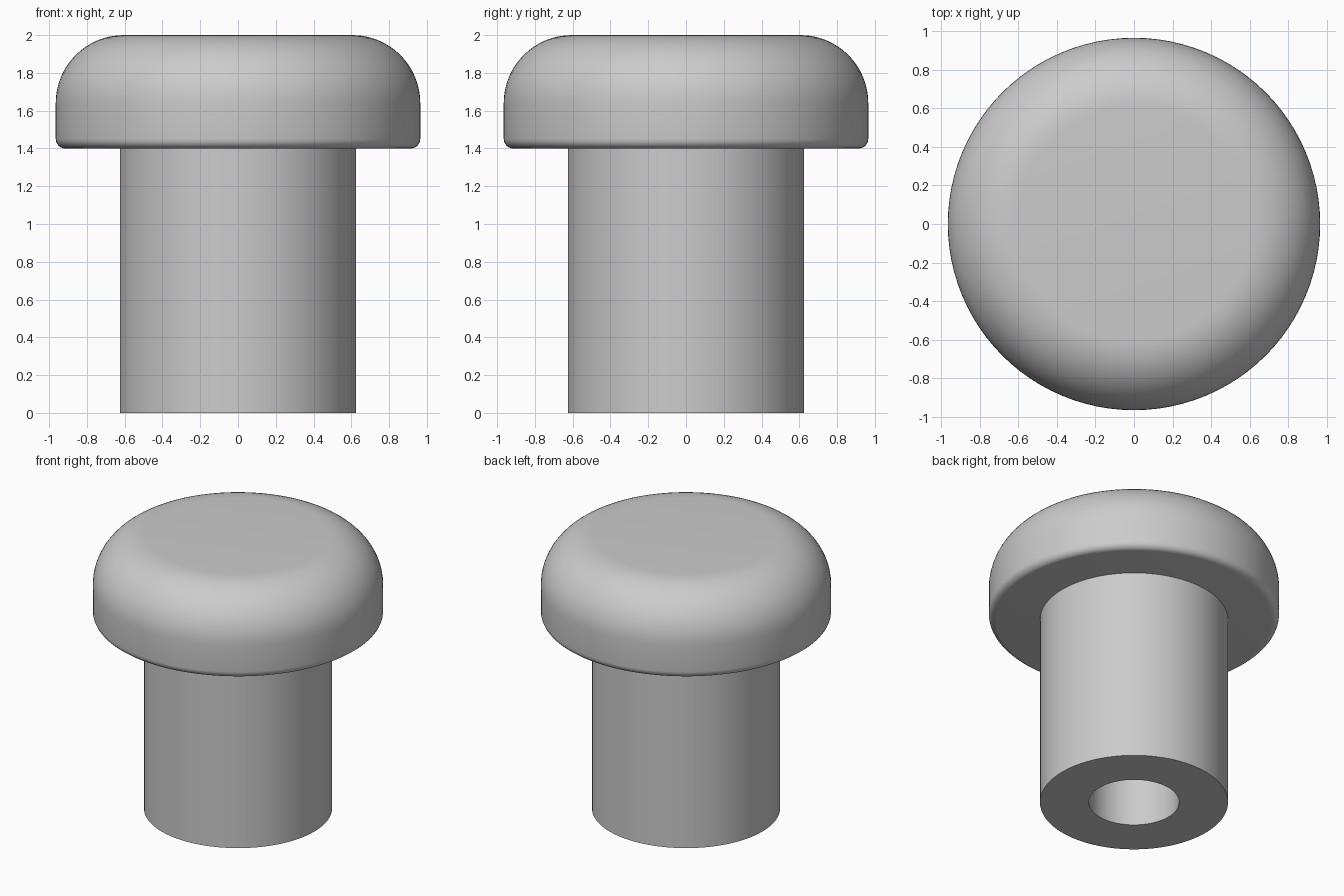
import bpy, bmesh, math

cube = bpy.data.objects.get("Cube")
if cube:
    bpy.data.objects.remove(cube)

SEGMENTS = 96

grey = bpy.data.materials.new("plain grey")
grey.use_nodes = True
colour = (0.6, 0.6, 0.6, 1)
grey.diffuse_color = colour
grey.node_tree.nodes["Principled BSDF"].inputs["Base Color"].default_value = colour


def arc(cx, cz, radius, start, end, steps):
    """Points of a rounded corner, angles in degrees."""
    angles = [math.radians(start + (end - start) * i / steps) for i in range(steps + 1)]
    return [(cx + radius * math.cos(a), cz + radius * math.sin(a)) for a in angles]


def lathe(name, profile, closed=False):
    """Spin an (r, z) profile around the z axis."""
    bm = bmesh.new()
    verts = [bm.verts.new((r, 0, z)) for r, z in profile]
    edges = [bm.edges.new(pair) for pair in zip(verts, verts[1:])]
    if closed:
        edges.append(bm.edges.new((verts[-1], verts[0])))
    bmesh.ops.spin(bm, geom=verts + edges, cent=(0, 0, 0), axis=(0, 0, 1),
                   angle=math.tau, steps=SEGMENTS, use_merge=True)
    bmesh.ops.remove_doubles(bm, verts=bm.verts, dist=1e-5)
    bmesh.ops.recalc_face_normals(bm, faces=bm.faces)
    mesh = bpy.data.meshes.new(name)
    bm.to_mesh(mesh)
    bm.free()
    mesh.materials.append(grey)
    obj = bpy.data.objects.new(name, mesh)
    bpy.context.collection.objects.link(obj)
    bpy.ops.object.select_all(action="DESELECT")
    obj.select_set(True)
    bpy.context.view_layer.objects.active = obj
    bpy.ops.object.shade_smooth_by_angle(angle=math.radians(30))
    return obj


# Rounded cap: flat underside, small lower fillet, large upper fillet
lathe("cap", [(0, 1.4)] + arc(0.915, 1.45, 0.05, -90, 0, 6)
      + arc(0.605, 1.64, 0.36, 0, 90, 16) + [(0, 2)])

# Hollow stem, its bore closed by the cap's underside
lathe("stem", [(0.625, 0), (0.625, 1.4), (0.3, 1.4), (0.3, 0)], closed=True)
